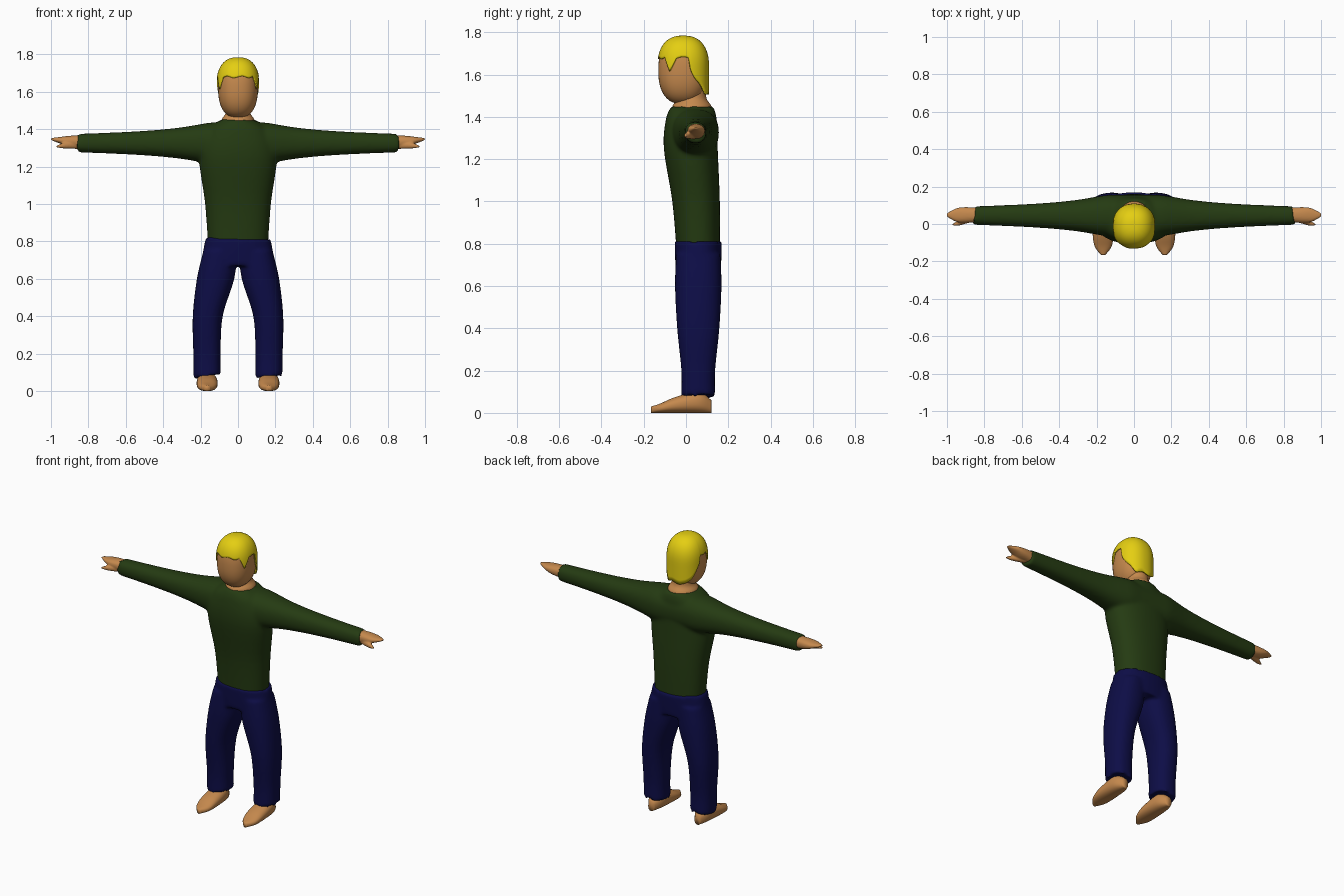
import bpy, bmesh
from math import sin, cos, pi, exp, sqrt, radians

if "Cube" in bpy.data.objects:
    bpy.data.objects.remove(bpy.data.objects["Cube"])


def material(name, rgb):
    mat = bpy.data.materials.new(name)
    mat.use_nodes = True
    mat.diffuse_color = (*rgb, 1)
    mat.node_tree.nodes["Principled BSDF"].inputs["Base Color"].default_value = (*rgb, 1)
    return mat


skin = material("skin", (0.56, 0.25, 0.075))
green = material("dark green wool", (0.018, 0.043, 0.006))
blue = material("navy cloth", (0.004, 0.004, 0.062))
yellow = material("yellow hair", (0.78, 0.62, 0.006))


def spline(before, start, end, after, t):
    """Smooth curve through start and end, component by component."""
    result = []
    for p, q, r, s in zip(before, start, end, after):
        leave, arrive = (r - p) / 2, (s - q) / 2
        ease = t * t * (3 - 2 * t)
        result.append(q + (r - q) * ease + leave * t * (1 - t) ** 2 - arrive * t * t * (1 - t))
    return result


def power(value, exponent):
    return abs(value) ** exponent * (1 if value > 0 else -1)


def dome(height, exponent=2.4):
    """Relative radius of a boxy ball at a relative height."""
    return (1 - abs(height) ** exponent) ** (1 / exponent)


def skin_rows(bm, rows):
    for low, high in zip(rows, rows[1:]):
        for k in range(len(low)):
            bm.faces.new((low[k - 1], low[k], high[k], high[k - 1]))


def loft(bm, axis, rings, side=1, square=2.3, segments=40, steps=5, ragged_start=0, ragged_end=0):
    """Closed tube along an axis; a ring is (position, centre, radius, centre, radius)."""
    path = []
    for i, (start, end) in enumerate(zip(rings, rings[1:])):
        before, after = rings[max(i - 1, 0)], rings[min(i + 2, len(rings) - 1)]
        path += [spline(before, start, end, after, k / steps) for k in range(steps)]
    path.append(rings[-1])
    rows = []
    for ring in path:
        position, centre_u, radius_u, centre_v, radius_v = ring
        wave = ragged_start if not rows else ragged_end if ring is path[-1] else 0
        row = []
        for k in range(segments):
            angle = 2 * pi * k / segments
            u = centre_u + radius_u * power(cos(angle), 2 / square)
            v = centre_v + radius_v * power(sin(angle), 2 / square)
            along = position + wave * (sin(9 * angle) + sin(14 * angle + 1) / 2)
            x, y, z = {"x": (along, u, v), "y": (u, along, v), "z": (u, v, along)}[axis]
            row.append(bm.verts.new((side * x, y, z)))
        rows.append(row)
    skin_rows(bm, rows)
    bm.faces.new(rows[0])
    bm.faces.new(rows[-1])


def finish(bm, name, mat, voxel=0, relax=8):
    bmesh.ops.recalc_face_normals(bm, faces=bm.faces)
    mesh = bpy.data.meshes.new(name)
    bm.to_mesh(mesh)
    bm.free()
    mesh.materials.append(mat)
    mesh.shade_smooth()
    part = bpy.data.objects.new(name, mesh)
    bpy.context.scene.collection.objects.link(part)
    if voxel:  # fuse overlapping tubes into one soft surface
        fuse = part.modifiers.new("fuse", "REMESH")
        fuse.mode = "VOXEL"
        fuse.voxel_size = voxel
        fuse.use_smooth_shade = True
        soften = part.modifiers.new("soften", "SMOOTH")
        soften.factor = 0.5
        soften.iterations = relax
    return part


# Sweater torso: height, half width, front, back
bm = bmesh.new()
torso = [(0.77, 0.16, -0.045, 0.16), (1, 0.176, -0.065, 0.16), (1.25, 0.208, -0.105, 0.15),
         (1.39, 0.17, -0.095, 0.145), (1.45, 0.09, -0.07, 0.13)]
loft(bm, "z", [(z, 0, half, (front + back) / 2, (back - front) / 2)
               for z, half, front, back in torso], ragged_end=0.004)

# Sweater sleeves: one tube from cuff to cuff, flaring into the shoulders
CUFF, ARM_Y, ARM_Z = 0.855, 0.045, 1.326
sleeves = []
for i in range(-12, 13):
    reach = abs(i) / 12 * CUFF
    radius = min(0.11, 0.07 - reach / 40 + exp(-5 * reach) / 10)
    sleeves.append((i / 12 * CUFF, ARM_Y, radius, ARM_Z, radius))
loft(bm, "x", sleeves, steps=3, ragged_start=0.007, ragged_end=0.007)
finish(bm, "sweater", green, voxel=0.01, relax=10)

# Trousers: hips and two legs
HIP_Y = 0.058
bm = bmesh.new()
hips = [(0.67, 0.196, 0.106), (0.74, 0.188, 0.11), (0.815, 0.174, 0.112)]
loft(bm, "z", [(z, 0, half, HIP_Y, depth) for z, half, depth in hips], ragged_end=0.007)
leg = [(0.08, 0.165, 0.073, 0.08), (0.2, 0.166, 0.073, 0.08), (0.4, 0.162, 0.08, 0.1),
       (0.6, 0.12, 0.1, 0.11), (0.75, 0.095, 0.09, 0.105)]
for side in (1, -1):
    loft(bm, "z", [(z, x, half, HIP_Y, depth) for z, x, half, depth in leg],
         side, ragged_start=0.011)
finish(bm, "trousers", blue, voxel=0.01, relax=6)

# Head: a boxy ball
bm = bmesh.new()
heights = [-cos(pi * k / 16) for k in range(1, 16)]
loft(bm, "z", [(1.62 + 0.16 * h, 0, 0.106 * dome(h), -0.014, 0.117 * dome(h))
               for h in heights], steps=2)
finish(bm, "head", skin)

# Neck
bm = bmesh.new()
neck = [(1.4, 0.09), (1.45, 0.088), (1.49, 0.065), (1.56, 0.063)]
loft(bm, "z", [(z, 0, radius, 0.028, radius * 1.05) for z, radius in neck], square=2)
finish(bm, "neck", skin)


def hairline(degrees):
    """Straight fringe, a lock at each temple, then a slope to the nape."""
    lock = max(0, 1 - abs(degrees - 60) / 16)
    slope = min(1, max(0, (degrees - 100) / 50))
    return 1.68 - 0.065 * lock - 0.17 * sqrt(slope)


# Hair: a shell from the hairline up to the crown
bm = bmesh.new()
COLUMNS, ROWS, CROWN, BEND = 90, 16, 1.785, 1.635
rows = []
for j in range(ROWS):
    row = []
    for k in range(COLUMNS):
        degrees = 360 * k / COLUMNS
        angle = radians(degrees)
        edge = hairline(min(degrees, 360 - degrees)) + sin(9 * angle) / 200
        z = edge + (CROWN - edge) * sin(j / ROWS * pi / 2)
        radius = dome(max(0, (z - BEND) / (CROWN - BEND)))
        row.append(bm.verts.new((0.115 * radius * power(sin(angle), 0.9),
                                 -0.013 - 0.122 * radius * power(cos(angle), 0.9), z)))
    rows.append(row)
skin_rows(bm, rows)
bm.faces.new(rows[-1])
hair = finish(bm, "hair", yellow)
thickness = hair.modifiers.new("thickness", "SOLIDIFY")
thickness.thickness = 0.008
thickness.offset = -1

palm = [(0.82, 0.038, 0.038), (0.9, 0.042, 0.03), (0.95, 0.036, 0.018), (1, 0.01, 0.005)]
thumb = [(0.86, 0.035, 0.02), (0.93, 0.008, 0.015), (0.97, -0.004, 0.005)]
foot = [(0.12, 0.02, 0.06), (0.06, 0.05, 0.1), (-0.05, 0.056, 0.075),
        (-0.12, 0.045, 0.045), (-0.165, 0.012, 0.03)]
for side, label in ((1, "left"), (-1, "right")):
    # Hand: a flat palm with a thumb to the front
    bm = bmesh.new()
    loft(bm, "x", [(x, 0.048, wide, 1.35 - thick / 2, thick) for x, wide, thick in palm], side)
    loft(bm, "x", [(x, y, radius, 1.305 + radius / 2, radius) for x, y, radius in thumb], side)
    finish(bm, label + "_hand", skin, voxel=0.005, relax=3)
    # Foot: flat on the ground, tapering to the toes
    bm = bmesh.new()
    loft(bm, "y", [(y, 0.165, wide, tall / 2, tall / 2) for y, wide, tall in foot], side)
    finish(bm, label + "_foot", skin)
